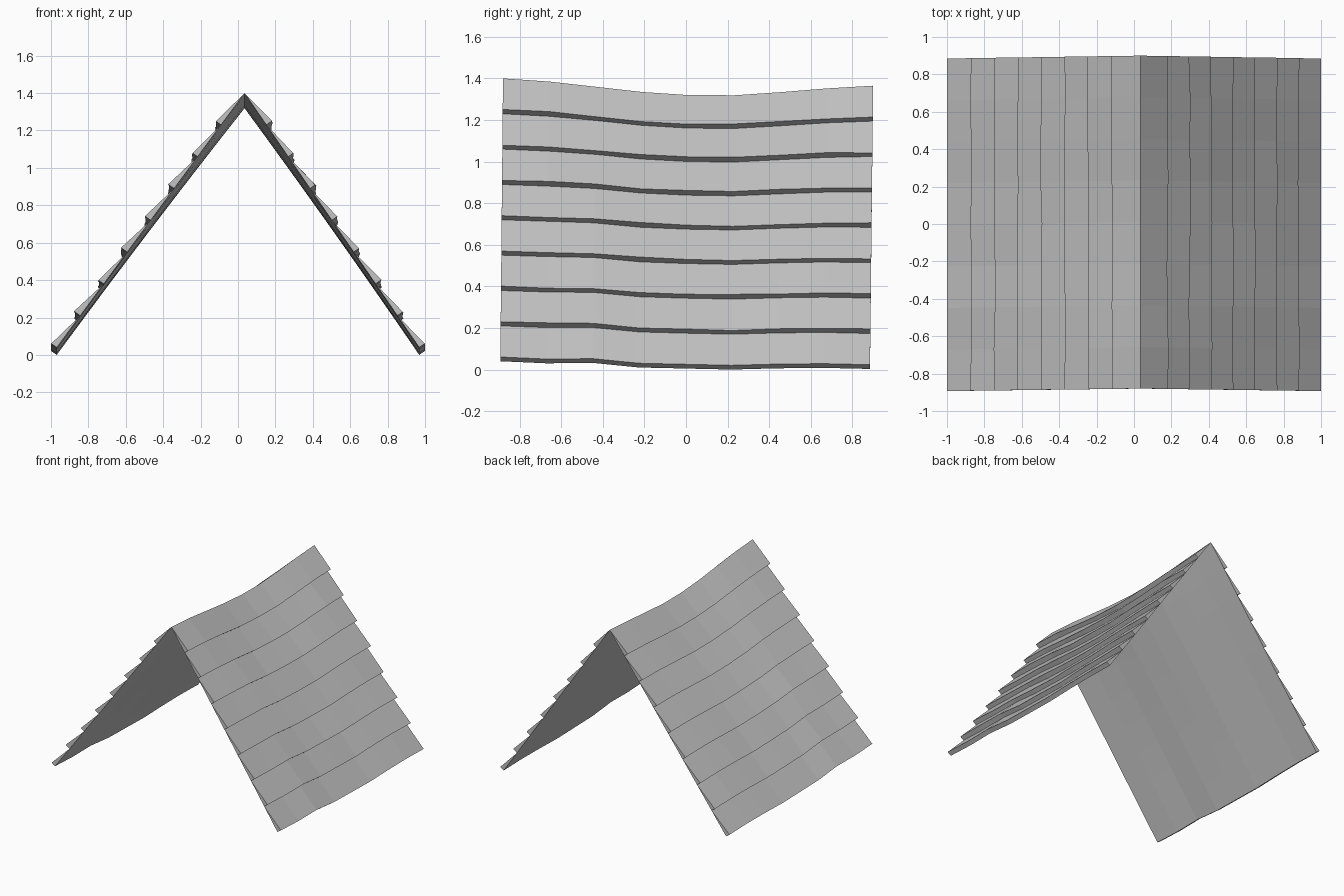
import bpy, bmesh, random
from mathutils import Vector

if "Cube" in bpy.data.objects:
    bpy.data.objects.remove(bpy.data.objects["Cube"])

random.seed(4)
ROWS = 8
RIDGE_X, EAVE_X, THICK = 0.035, 0.969, 0.036
# heights of the sagging ridge and the eaves at nine stations from front to back
RIDGE_Z = [1.40, 1.385, 1.36, 1.335, 1.32, 1.319, 1.334, 1.352, 1.365]
EAVE_Z = [0.04, 0.03, 0.032, 0.01, 0.005, 0.0, 0.006, 0.008, 0.003]
N = len(RIDGE_Z)

grey = bpy.data.materials.new("weathered grey")
grey.diffuse_color = (0.55, 0.55, 0.55, 1)
grey.use_nodes = True
grey.node_tree.nodes["Principled BSDF"].inputs["Base Color"].default_value = grey.diffuse_color


def slope_point(side, f, k):
    """Point on the underside: f runs ridge to eave, k is the station."""
    t = k / (N - 1)
    ridge = Vector((RIDGE_X, -0.88 + 1.78 * t, RIDGE_Z[k]))
    eave = Vector((side * EAVE_X, -0.893 + 1.778 * t, EAVE_Z[k]))
    p = ridge.lerp(eave, f)
    # the middle courses sag a little less than the ridge
    p.z += 0.05 * f * (1 - f) * 4 * t * (1 - t)
    return p


def roof_side(name, side):
    bm = bmesh.new()
    normal = Vector((side * 0.82, 0, 0.57))
    for r in range(ROWS):
        # each course is a wedge: thin at the top, thick at the butt
        rings = []
        for k in range(N):
            top = slope_point(side, r / ROWS, k)
            low = slope_point(side, (r + 1) / ROWS, k)
            thick = THICK
            if r < ROWS - 1:
                thick += random.uniform(-0.005, 0.005)
            butt = low + normal * thick
            rings.append([bm.verts.new(p) for p in (top, butt, low)])
        for a, b in zip(rings, rings[1:]):
            for i in range(3):
                j = (i + 1) % 3
                bm.faces.new((a[i], a[j], b[j], b[i]))
        bm.faces.new(rings[0])
        bm.faces.new(rings[-1])
    bmesh.ops.recalc_face_normals(bm, faces=bm.faces)
    mesh = bpy.data.meshes.new(name)
    bm.to_mesh(mesh)
    bm.free()
    mesh.materials.append(grey)
    obj = bpy.data.objects.new(name, mesh)
    bpy.context.collection.objects.link(obj)


roof_side("left_roof_slope", -1)
roof_side("right_roof_slope", 1)
